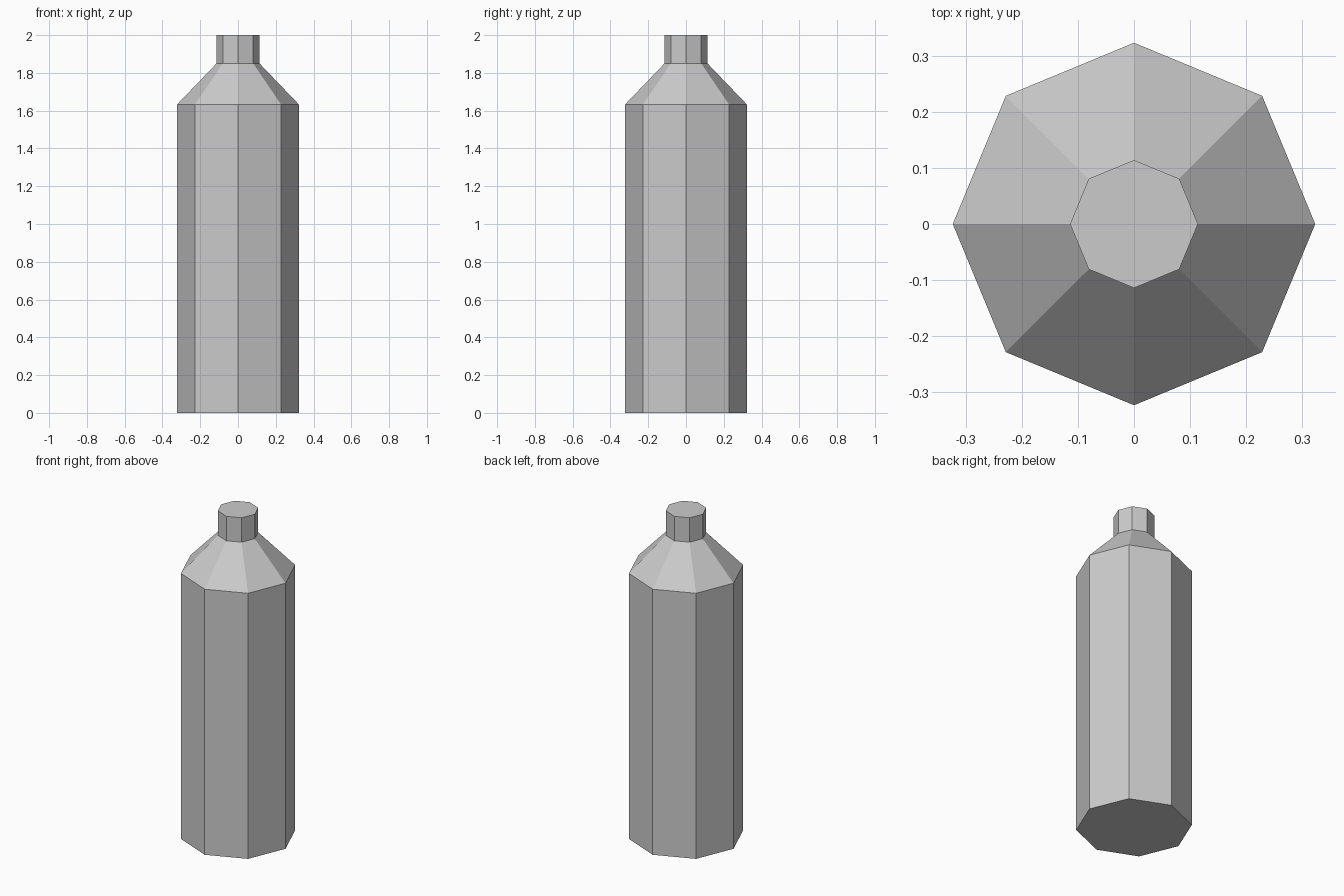
import bpy
import bmesh
from math import cos, sin, tau

if "Cube" in bpy.data.objects:
    bpy.data.objects.remove(bpy.data.objects["Cube"])

SIDES = 8
# (radius, height) from base to cap top
PROFILE = [(0.323, 0.0), (0.323, 1.632), (0.114, 1.85), (0.114, 2.0)]

# bottle: eight-sided body, sloped shoulder and neck in one closed shell
bm = bmesh.new()
rings = [[bm.verts.new((r * cos(tau * i / SIDES), r * sin(tau * i / SIDES), z))
          for i in range(SIDES)] for r, z in PROFILE]
for low, high in zip(rings, rings[1:]):
    for i in range(SIDES):
        j = (i + 1) % SIDES
        bm.faces.new((low[i], low[j], high[j], high[i]))

# flat base and neck top
bm.faces.new(rings[0][::-1])
bm.faces.new(rings[-1])

mesh = bpy.data.meshes.new("bottle")
bm.to_mesh(mesh)
bm.free()
bpy.context.collection.objects.link(bpy.data.objects.new("bottle", mesh))
